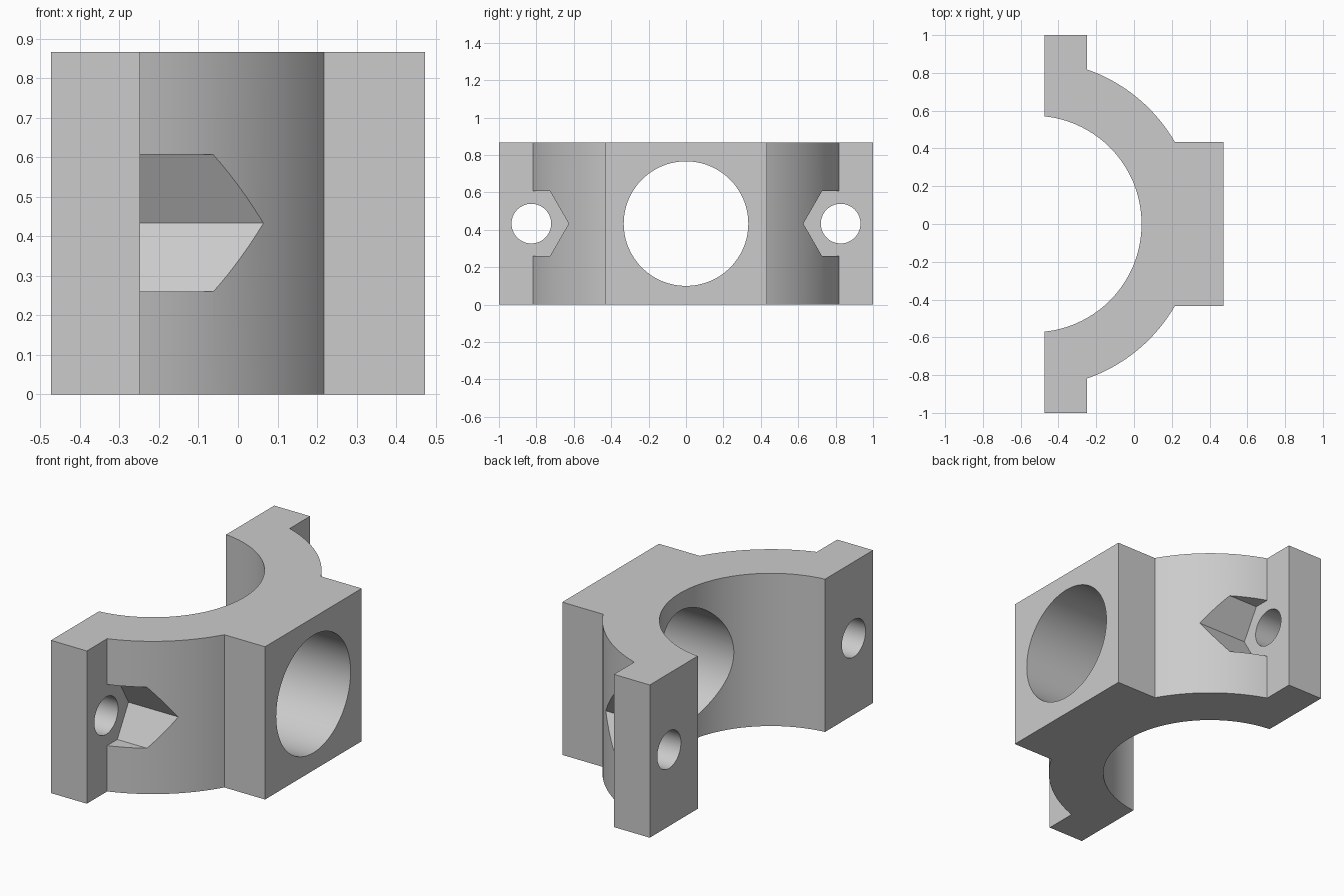
import bpy, bmesh
from math import sqrt, atan2, cos, sin, pi, radians
from mathutils import Matrix

if "Cube" in bpy.data.objects:
    bpy.data.objects.remove(bpy.data.objects["Cube"], do_unlink=True)

# Main dimensions
HEIGHT = 0.866
MID = HEIGHT / 2
HALF_X = 0.473
FLANGE_X = -0.248          # outer face of the bolt flanges
AXIS_X = -0.533            # centre line of the ring
R_IN, R_OUT = 0.573, 0.866
BLOCK_Y = 0.433            # half width of the square block
BOLT_Y = 0.827

grey = bpy.data.materials.new("light grey")
grey.use_nodes = True
grey.diffuse_color = (0.6, 0.6, 0.6, 1)
grey.node_tree.nodes["Principled BSDF"].inputs["Base Color"].default_value = (0.6, 0.6, 0.6, 1)


def add_object(name, bm):
    bmesh.ops.recalc_face_normals(bm, faces=bm.faces)
    mesh = bpy.data.meshes.new(name)
    bm.to_mesh(mesh)
    bm.free()
    mesh.materials.append(grey)
    obj = bpy.data.objects.new(name, mesh)
    bpy.context.collection.objects.link(obj)
    return obj


def arc(radius, start, end, steps):
    angles = [start + (end - start) * i / steps for i in range(steps + 1)]
    return [(AXIS_X + radius * cos(a), radius * sin(a)) for a in angles]


def rod_along_x(name, radius, sides, y, x0, x1):
    bm = bmesh.new()
    bmesh.ops.create_cone(bm, cap_ends=True, segments=sides, radius1=radius,
                          radius2=radius, depth=x1 - x0)
    bm.transform(Matrix.Translation(((x0 + x1) / 2, y, MID)) @ Matrix.Rotation(pi / 2, 4, "Y"))
    return add_object(name, bm)


# Half outline of the clamp: outer side, then the inner arc, mirrored in y
block_angle = atan2(BLOCK_Y, sqrt(R_OUT ** 2 - BLOCK_Y ** 2))
flange_dx = FLANGE_X - AXIS_X
flange_angle = atan2(sqrt(R_OUT ** 2 - flange_dx ** 2), flange_dx)
end_dx = -HALF_X - AXIS_X
end_angle = atan2(sqrt(R_IN ** 2 - end_dx ** 2), end_dx)

upper = [(HALF_X, BLOCK_Y)] + arc(R_OUT, block_angle, flange_angle, 24)
upper += [(FLANGE_X, 1), (-HALF_X, 1)]
lower = [(x, -y) for x, y in reversed(upper)]
outline = upper + arc(R_IN, end_angle, -end_angle, 72) + lower

# Extrude the outline into the clamp body
bm = bmesh.new()
base = bm.faces.new([bm.verts.new((x, y, 0)) for x, y in outline])
side = bmesh.ops.extrude_face_region(bm, geom=[base])["geom"]
bmesh.ops.translate(bm, vec=(0, 0, HEIGHT),
                    verts=[v for v in side if isinstance(v, bmesh.types.BMVert)])
body = add_object("clamp_body", bm)

# Large port, bolt holes and hexagonal nut pockets
cutters = [rod_along_x("port_cutter", 0.333, 128, 0, -0.4, 0.6)]
for label, s in (("front", -1), ("back", 1)):
    cutters.append(rod_along_x(label + "_nut_cutter", 0.2, 6, s * BOLT_Y, FLANGE_X, 0.3))
    cutters.append(rod_along_x(label + "_bolt_cutter", 0.106, 64, s * BOLT_Y, -0.6, 0.2))

bpy.context.view_layer.objects.active = body
body.select_set(True)
for cutter in cutters:
    cutter.hide_render = True
    mod = body.modifiers.new(cutter.name, "BOOLEAN")
    mod.operation = "DIFFERENCE"
    mod.solver = "EXACT"
    mod.object = cutter
    bpy.ops.object.modifier_apply(modifier=mod.name)
    bpy.data.objects.remove(cutter, do_unlink=True)

bpy.ops.object.shade_smooth_by_angle(angle=radians(25))
